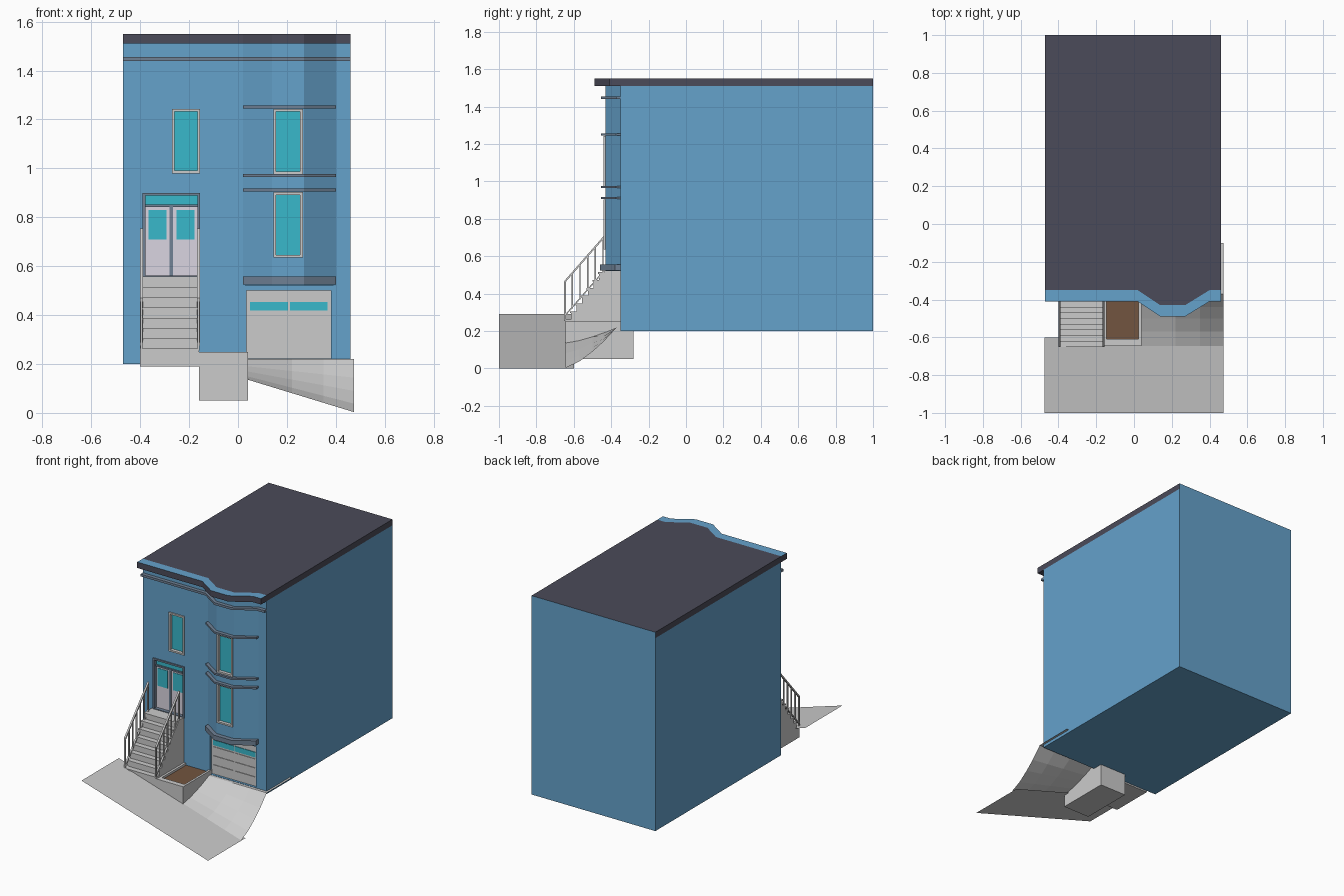
import bpy, bmesh

if "Cube" in bpy.data.objects:
    bpy.data.objects.remove(bpy.data.objects["Cube"])

def mat(name, r, g, b):
    m = bpy.data.materials.new(name)
    m.diffuse_color = (r, g, b, 1)
    m.use_nodes = True
    m.node_tree.nodes["Principled BSDF"].inputs["Base Color"].default_value = m.diffuse_color
    return m

BLUE = mat("blue_paint", 0.13, 0.36, 0.60)
TRIM = mat("slate_trim", 0.16, 0.22, 0.30)
ROOF = mat("roof_dark", 0.07, 0.07, 0.10)
GLASS = mat("teal_glass", 0.04, 0.48, 0.60)
WHITE = mat("door_white", 0.70, 0.66, 0.75)
SOIL = mat("soil_brown", 0.17, 0.09, 0.05)

def mesh(name, verts, faces, m=None):
    me = bpy.data.meshes.new(name)
    me.from_pydata(verts, [], faces)
    bm = bmesh.new()
    bm.from_mesh(me)
    bmesh.ops.recalc_face_normals(bm, faces=bm.faces)
    bm.to_mesh(me)
    bm.free()
    ob = bpy.data.objects.new(name, me)
    bpy.context.collection.objects.link(ob)
    if m:
        me.materials.append(m)
    return ob

def prism(name, pts, lo, hi, m=None, axis=2):
    """Extrude a closed 2D outline along z (axis 2) or x (axis 0)."""
    n = len(pts)
    put = (lambda p, h: (p[0], p[1], h)) if axis == 2 else (lambda p, h: (h, p[0], p[1]))
    verts = [put(p, h) for h in (lo, hi) for p in pts]
    faces = [list(range(n)), list(range(n, 2 * n))]
    faces += [(i, (i + 1) % n, n + (i + 1) % n, n + i) for i in range(n)]
    return mesh(name, verts, faces, m)

def box(name, x0, x1, y0, y1, z0, z1, m=None):
    return prism(name, [(x0, y0), (x1, y0), (x1, y1), (x0, y1)], z0, z1, m)

def frame(name, x0, x1, z0, z1, y0, y1, w, m=None):
    """Rectangular ring facing the street."""
    verts = [(x, y, z) for y in (y0, y1) for d in (0, w) for x, z in
             ((x0 + d, z0 + d), (x1 - d, z0 + d), (x1 - d, z1 - d), (x0 + d, z1 - d))]
    faces = []
    for i in range(4):
        j = (i + 1) % 4
        faces += [(i, j, 4 + j, 4 + i), (8 + i, 8 + j, 12 + j, 12 + i),
                  (i, j, 8 + j, 8 + i), (4 + i, 4 + j, 12 + j, 12 + i)]
    return mesh(name, verts, faces, m)

def cut(target, *dims):
    c = box("opening_cutter", *dims)
    c.hide_render = True
    c.hide_viewport = True
    md = target.modifiers.new("opening", 'BOOLEAN')
    md.object = c
    md.operation = 'DIFFERENCE'
    md.solver = 'EXACT'

FRONT, BAYY = -0.35, -0.43
XL, XR = -0.47, 0.46
BAY = [(0.02, FRONT), (0.14, BAYY), (0.27, BAYY), (0.40, FRONT)]
FULL = [(XL, FRONT)] + BAY + [(XR, FRONT)]

def strip(name, path, depth, z0, z1, m):
    """Moulding that follows the facade line."""
    outer = [(x, y - depth) for x, y in path]
    return prism(name, outer + path[::-1], z0, z1, m)

# House body and bay
body = box("house_body", XL, XR, FRONT, 1, 0.20, 1.51, BLUE)
bay = prism("bay_front", BAY, 0.52, 1.51, BLUE)

# Roof with blue back edge, and cornice with blue top
roof = prism("roof", FULL + [(XR, 1), (XL, 1)], 1.51, 1.55, ROOF)
cornice = strip("cornice", FULL, 0.06, 1.51, 1.55, ROOF)
for ob, axis in ((roof, 1), (cornice, 2)):
    ob.data.materials.append(BLUE)
    for p in ob.data.polygons:
        if p.normal[axis] > 0.9:
            p.material_index = 1

# Facade mouldings
strip("upper_moulding", FULL, 0.025, 1.44, 1.455, TRIM)
for i, z in enumerate((0.905, 0.965, 1.245)):
    strip(f"bay_moulding_{i}", BAY, 0.025, z, z + 0.012, TRIM)
strip("garage_lintel", BAY, 0.03, 0.525, 0.557, TRIM)

# Windows: recessed glass in projecting frames
for name, wall, y, x0, x1, z0, z1 in (
        ("left_window", body, FRONT, -0.27, -0.155, 0.98, 1.243),
        ("bay_upper_window", bay, BAYY, 0.145, 0.265, 0.977, 1.243),
        ("bay_lower_window", bay, BAYY, 0.145, 0.265, 0.635, 0.903)):
    cut(wall, x0 + .003, x1 - .003, y - 0.05, y + 0.03, z0 + .003, z1 - .003)
    frame(name + "_frame", x0, x1, z0, z1, y - 0.01, y + 0.028, 0.011)
    box(name + "_glass", x0 + .008, x1 - .008, y + 0.012, y + 0.02, z0 + .008, z1 - .008, GLASS)

# Front double door with transom
cut(body, -0.385, -0.16, -0.4, -0.32, 0.556, 0.895)
frame("door_frame", -0.39, -0.155, 0.55, 0.90, -0.358, -0.321, 0.011, TRIM)
box("door_transom", -0.38, -0.165, -0.335, -0.325, 0.852, 0.89, GLASS)
box("transom_bar", -0.38, -0.165, -0.345, -0.325, 0.843, 0.853, TRIM)
box("door_mullion", -0.28, -0.265, -0.34, -0.325, 0.556, 0.845, TRIM)
for side, x0, x1 in (("left", -0.38, -0.28), ("right", -0.265, -0.165)):
    box(f"door_{side}", x0, x1, -0.334, -0.322, 0.556, 0.845, WHITE)
    box(f"door_{side}_glass", x0 + .013, x1 - .013, -0.337, -0.33, 0.71, 0.83, GLASS)

# Garage door with four panel rows, glass in the second
cut(body, 0.035, 0.38, -0.4, -0.325, 0.222, 0.50)
box("garage_door", 0.035, 0.38, -0.334, -0.32, 0.222, 0.50)
for r in range(4):
    for c in range(2):
        x0, z0 = 0.05 + 0.162 * c, 0.236 + 0.061 * r
        top = r == 3
        box(f"garage_panel_{r}_{c}", x0, x0 + 0.155, -0.338, -0.33,
            z0, z0 + (0.035 if top else 0.05), GLASS if top else None)

# Stairs: eight risers up to the landing
prof = [(FRONT, 0.19), (-0.645, 0.19)]
for i in range(8):
    y, z = -0.645 + 0.03 * i, 0.262 + 0.042 * i
    prof += [(y, prof[-1][1]), (y, z)] if i else [(y, z)]
prof.append((FRONT, prof[-1][1]))
prism("stairs", prof, -0.40, -0.16, axis=0)
for i in range(8):
    y, z = -0.645 + 0.03 * i, 0.262 + 0.042 * i
    box(f"tread_{i}", -0.40, -0.16, y - 0.006, y + 0.03, z - 0.008, z + 0.001)

# Railings: sloped rails and balusters on both sides
for side, x in (("left", -0.40), ("right", -0.168)):
    for part, z, h in (("top", 0.455, 0.014), ("bottom", 0.275, 0.010)):
        prism(f"{side}_{part}_rail", [(-0.65, z), (-0.40, z + 0.285),
              (-0.40, z + 0.285 + h), (-0.65, z + h)], x, x + 0.012, axis=0)
    for i in range(7):
        y = -0.652 + 0.041 * i
        z = 0.275 + 1.14 * 0.041 * i
        w = 0.01 if i == 0 else 0.007
        box(f"{side}_baluster_{i}", x + .002, x + .01, y, y + w, z - (0.02 if i == 0 else 0), z + 0.19)

# Planter with recessed soil
X0, X1, Y0, Y1 = -0.16, 0.04, -0.645, -0.28
ring = [(X0, Y0), (X1, Y0), (X1, Y1), (X0, Y1)]
inner = [(-0.145, -0.61), (0.025, -0.61), (0.025, -0.30), (-0.145, -0.30)]
verts = [(x, y, z) for pts, z in ((ring, 0.05), (ring, 0.25), (inner, 0.25), (inner, 0.23)) for x, y in pts]
faces = [(0, 1, 2, 3), (12, 13, 14, 15)]
faces += [(4 * k + i, 4 * k + (i + 1) % 4, 4 * k + 4 + (i + 1) % 4, 4 * k + 4 + i)
          for k in range(3) for i in range(4)]
mesh("planter", verts, faces)
box("planter_soil", -0.145, 0.025, -0.61, FRONT, 0.225, 0.235, SOIL)

# Sloping sidewalk
def walk_z(x):
    return 0.29 * (0.475 - x) / 0.95
mesh("sidewalk", [(-0.475, -1, 0.29), (0.475, -1, 0), (0.475, -0.6, 0), (-0.475, -0.6, 0.29)], [(0, 1, 2, 3)])

# Driveway: level at the garage, curving down to the sidewalk
xs = (0.04, 0.22, 0.35, 0.475)
rows = ((-0.645, 0.0), (-0.57, 0.16), (-0.50, 0.40), (-0.44, 0.65), (-0.37, 1.0), (-0.10, 1.0))
verts = [(x, y, walk_z(x) + 0.003 + (0.217 - walk_z(x)) * t) for y, t in rows for x in xs]
faces = [(4 * r + c, 4 * r + c + 1, 4 * r + c + 5, 4 * r + c + 4) for r in range(5) for c in range(3)]
mesh("driveway", verts, faces)
